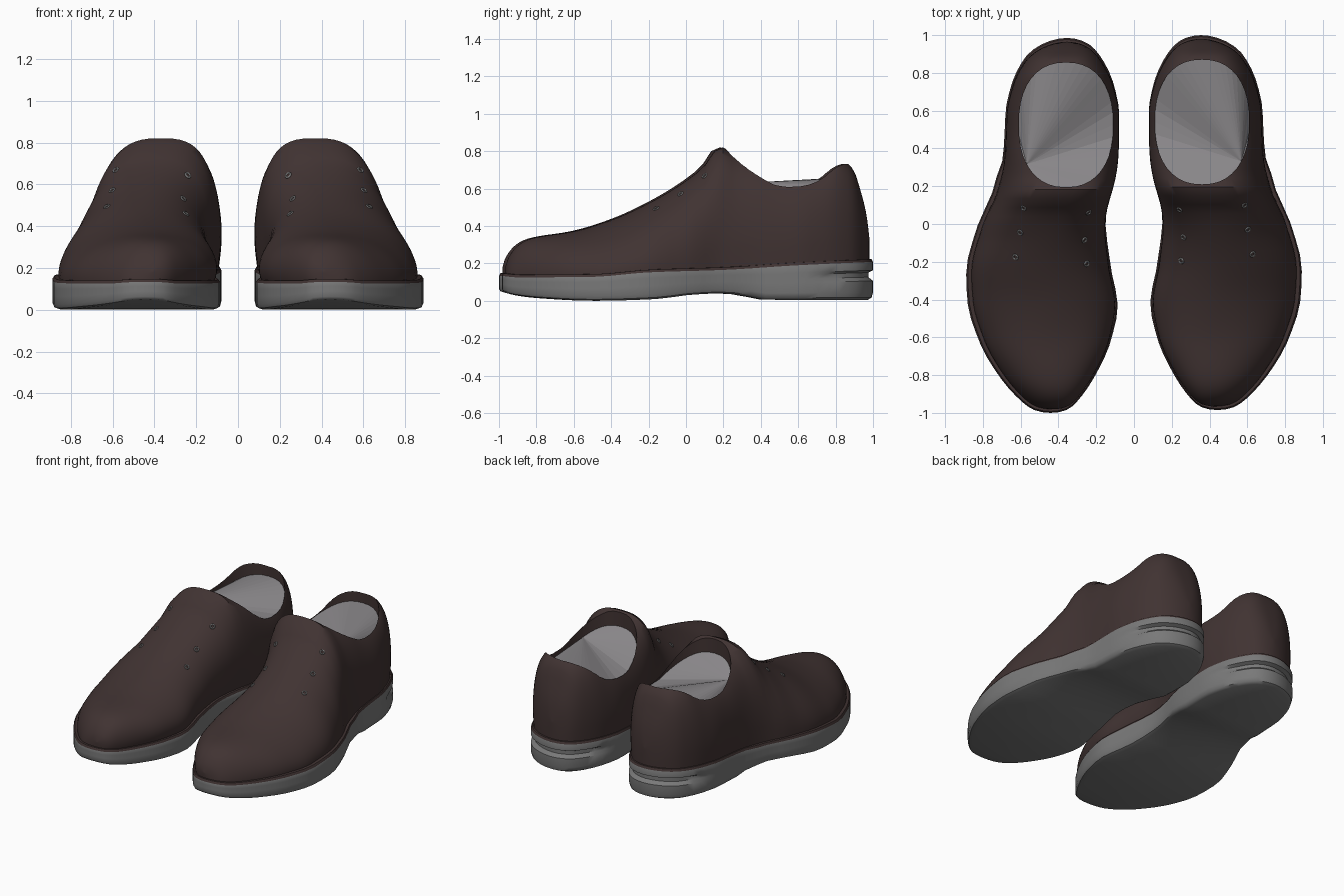
import bpy, bmesh, math
from mathutils import Vector, Matrix
from mathutils.bvhtree import BVHTree

if "Cube" in bpy.data.objects:
    bpy.data.objects.remove(bpy.data.objects["Cube"])


def material(name, rgb):
    m = bpy.data.materials.new(name)
    m.diffuse_color = (*rgb, 1)
    m.use_nodes = True
    m.node_tree.nodes["Principled BSDF"].inputs["Base Color"].default_value = m.diffuse_color
    return m


BROWN = material("dark_brown_leather", (0.052, 0.033, 0.032))
GREY = material("grey_rubber", (0.19, 0.19, 0.19))
LINING = material("light_grey_lining", (0.25, 0.24, 0.25))


def curve(*pts):
    """Smooth monotone interpolation through (y, value) pairs."""
    n = len(pts)
    d = [(pts[i + 1][1] - pts[i][1]) / (pts[i + 1][0] - pts[i][0]) for i in range(n - 1)]
    m = [d[0]] + [2 * a * b / (a + b) if a * b > 0 else 0 for a, b in zip(d, d[1:])] + [d[-1]]

    def f(y):
        y = min(max(y, pts[0][0]), pts[-1][0])
        i = 0
        while i < n - 2 and y > pts[i + 1][0]:
            i += 1
        h = pts[i + 1][0] - pts[i][0]
        t = (y - pts[i][0]) / h
        return ((1 + 2 * t) * (1 - t) ** 2 * pts[i][1] + t * (1 - t) ** 2 * h * m[i]
                + t * t * (3 - 2 * t) * pts[i + 1][1] + t * t * (t - 1) * h * m[i + 1])
    return f


TOE, HEEL = -0.985, 1.0
# plan outline: centre line and half width (kept squared so the ends are round)
centre = curve((-1, .44), (-.8, .46), (-.4, .484), (-.2, .505), (0, .49), (.2, .435),
               (.4, .388), (.6, .38), (.9, .375), (1, .355))
half_sq = curve(*[(y, w * w) for y, w in (
    (TOE, 0), (-.97, .085), (-.9, .17), (-.8, .247), (-.6, .35), (-.4, .397), (-.2, .38),
    (0, .34), (.2, .31), (.4, .312), (.6, .31), (.75, .28), (.9, .205), (.96, .14), (HEEL, 0))])


def half(y):
    return math.sqrt(max(half_sq(y), 0))


# side profiles
sole_bottom = curve((-1, .05), (-.93, .03), (-.8, .014), (-.5, 0), (-.15, .01), (0, .03),
                    (.2, .04), (.33, .025), (.42, .006), (1, .004))
sole_top = curve((-1, .135), (-.9, .125), (-.5, .128), (-.2, .152), (.2, .165), (.6, .19), (1, .208))
upper_top = curve((-.966, .18), (-.95, .23), (-.9, .295), (-.85, .325), (-.8, .34), (-.6, .372),
                  (-.4, .432), (-.2, .522), (0, .642), (.1, .725), (.15, .8), (.18, .825),
                  (.25, .79), (.3, .775), (.4, .745), (.5, .715), (.6, .71), (.7, .73), (.8, .765),
                  (.87, .73), (.9, .69), (.93, .6), (.965, .46), (.98, .34))
squareness = curve((-1, 2.2), (-.7, 2.2), (-.4, 1.9), (-.1, 2), (.1, 2.5), (.2, 2.9), (.3, 3), (1, 3))
lean = curve((-1, -.03), (-.2, -.06), (0, -.06), (.2, -.065), (.4, -.02), (1, 0))
lining_z = curve((.2, .72), (.3, .65), (.4, .595), (.5, .56), (.6, .56), (.7, .585), (.87, .66))


def stations(n):
    return [(TOE + HEEL) / 2 - (HEEL - TOE) / 2 * math.cos(math.pi * i / n) for i in range(n + 1)]


def finish(bm, name, mats):
    bmesh.ops.remove_doubles(bm, verts=bm.verts, dist=1e-5)
    bmesh.ops.recalc_face_normals(bm, faces=bm.faces)
    me = bpy.data.meshes.new(name)
    bm.to_mesh(me)
    for m in mats:
        me.materials.append(m)
    ob = bpy.data.objects.new(name, me)
    bpy.context.collection.objects.link(ob)
    return ob


def smooth(ob, angle=40):
    ob.data.shade_smooth()
    ob.data.set_sharp_from_angle(angle=math.radians(angle))


# sole: stacked outline rings with a groove round the heel and a brown welt on top
def make_sole():
    bm = bmesh.new()
    M = 36
    ys = stations(M)
    plan = [(y, 1) for y in ys] + [(y, -1) for y in ys[-2:0:-1]]
    rings = []
    # (height fraction, inset, heel groove depth, extra height)
    for t, inset, groove, up in ((0, .03, 0, 0), (.06, .008, 0, 0), (.2, 0, 0, 0), (.5, 0, 0, 0),
                                 (.6, 0, .025, 0), (.72, 0, .025, 0), (.78, 0, 0, 0),
                                 (1, 0, 0, 0), (1, .008, 0, .014), (1, .06, 0, .016)):
        ring = []
        for y, s in plan:
            k = inset + groove * min(max((y - .7) / .15, 0), 1)
            w = half(y) * (1 - k / .36) * (.97 if y > .3 else 1)
            z0, z1 = sole_bottom(y), sole_top(y)
            ring.append(bm.verts.new((centre(y) + s * w, y * (1 - k), z0 + (z1 - z0) * t + up)))
        rings.append(ring)
    N = len(plan)
    for k in range(len(rings) - 1):
        a, b = rings[k], rings[k + 1]
        for i in range(N):
            f = bm.faces.new((a[i], a[(i + 1) % N], b[(i + 1) % N], b[i]))
            f.material_index = 1 if k >= 7 else 0
    for ring, mi in ((rings[0], 0), (rings[-1], 1)):
        for i in range(M):
            q = [ring[i], ring[i + 1], ring[(N - i - 1) % N], ring[(N - i) % N]]
            f = bm.faces.new(list(dict.fromkeys(q)))
            f.material_index = mi
    ob = finish(bm, "sole", [GREY, BROWN])
    smooth(ob, 45)
    return ob


# upper: arched sections from toe to heel, before the foot opening is cut
def make_upper():
    bm = bmesh.new()
    J = 36
    rows = []
    for y in stations(64):
        yu = y * .98
        base, w = sole_top(yu), half(y) * .985
        h = max(upper_top(yu) - base, .02)
        p = squareness(yu)
        row = []
        for j in range(J + 1):
            a = math.pi * j / J
            c, s = math.cos(a), max(math.sin(a), 0)
            s = s ** (2 / p)
            x = math.copysign(abs(c) ** (2 / p), c) * w * (1 - .06 * (1 - s) ** 4)
            row.append(bm.verts.new((centre(y) + x + lean(yu) * s, yu, base + h * s)))
        rows.append(row)
    for a, b in zip(rows, rows[1:]):
        for j in range(J):
            bm.faces.new((a[j], a[j + 1], b[j + 1], b[j]))
        bm.faces.new((a[J], a[0], b[0], b[J]))
    bmesh.ops.remove_doubles(bm, verts=bm.verts, dist=1e-5)
    bmesh.ops.dissolve_degenerate(bm, edges=bm.edges, dist=1e-5)
    return finish(bm, "upper", [BROWN, LINING])


# foot opening: cutter whose fanned bottom becomes the lining
def cut_opening(upper):
    bm = bmesh.new()
    N = 40
    low, high = [], []
    for i in range(N):
        a = math.radians(-36) + 2 * math.pi * i / N
        c, s = math.cos(a), math.sin(a)
        x = .36 + .25 * math.copysign(abs(c) ** (2 / 2.3), c)
        y = .54 + .33 * math.copysign(abs(s) ** (2 / 2.3), s)
        low.append(bm.verts.new((x, y, lining_z(y))))
        high.append(bm.verts.new((x, y, 1.2)))
    for i in range(N):
        k = (i + 1) % N
        bm.faces.new((low[i], low[k], high[k], high[i]))
    bm.faces.new(high)
    for i in range(1, N - 1):
        bm.faces.new((low[0], low[i], low[i + 1])).material_index = 1
    cutter = finish(bm, "opening_cutter", [BROWN, LINING])
    cutter.hide_render = True
    mod = upper.modifiers.new("opening", 'BOOLEAN')
    mod.operation, mod.solver, mod.object = 'DIFFERENCE', 'EXACT', cutter
    bpy.context.view_layer.update()
    dg = bpy.context.evaluated_depsgraph_get()
    me = bpy.data.meshes.new_from_object(upper.evaluated_get(dg))
    upper.modifiers.clear()
    upper.data = me
    bpy.data.objects.remove(cutter)
    smooth(upper, 42)
    for f in me.polygons:
        if f.material_index == 1:
            f.use_smooth = False


# eyelets: small rings laid on the upper's surface
def make_eyelets(tree):
    bm = bmesh.new()
    for x, y in ((.585, .1), (.603, -.03), (.628, -.16), (.24, .075), (.262, -.07), (.25, -.195)):
        loc, nor, _, _ = tree.ray_cast(Vector((x, y, 2)), Vector((0, 0, -1)))
        if loc is None:
            continue
        if nor.z < 0:
            nor = -nor
        mat = Matrix.Translation(loc) @ nor.to_track_quat('Z', 'Y').to_matrix().to_4x4()
        A, B = 12, 6
        g = []
        for i in range(A):
            u = 2 * math.pi * i / A
            for j in range(B):
                v = 2 * math.pi * j / B
                r = .013 + .005 * math.cos(v)
                g.append(bm.verts.new(mat @ Vector((r * math.cos(u), r * math.sin(u), .005 * math.sin(v)))))
        for i in range(A):
            for j in range(B):
                i2, j2 = (i + 1) % A, (j + 1) % B
                bm.faces.new((g[i * B + j], g[i2 * B + j], g[i2 * B + j2], g[i * B + j2]))
    ob = finish(bm, "eyelets", [GREY])
    smooth(ob, 80)
    return ob


sole = make_sole()
upper = make_upper()
surface = BVHTree.FromPolygons([v.co.copy() for v in upper.data.vertices],
                               [list(p.vertices) for p in upper.data.polygons])
eyelets = make_eyelets(surface)
cut_opening(upper)

# second shoe: mirrored, set slightly forward
for ob in (sole, upper, eyelets):
    me = ob.data.copy()
    me.transform(Matrix.Translation((0, -.015, 0)) @ Matrix.Scale(-1, 4, (1, 0, 0)))
    me.flip_normals()
    other = bpy.data.objects.new("left_" + ob.name, me)
    bpy.context.collection.objects.link(other)
    ob.name = "right_" + ob.name
